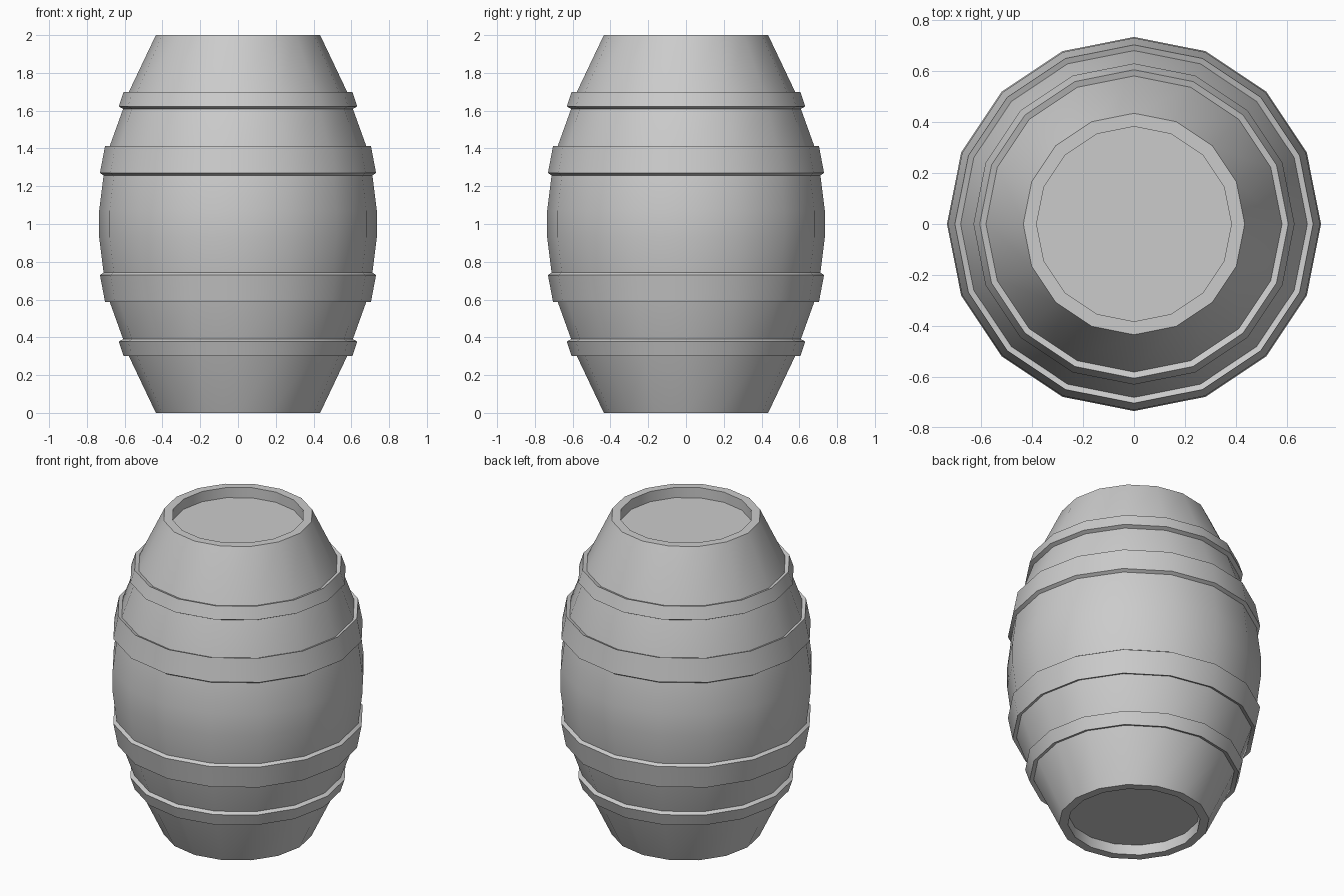
import bpy, bmesh
from math import cos, sin, pi, radians

if "Cube" in bpy.data.objects:
    bpy.data.objects.remove(bpy.data.objects["Cube"])

SIDES = 16


def lathe(name, profile, closed_loop=False):
    """Revolve an (r, z) profile about z; r = 0 becomes a single pole."""
    bm = bmesh.new()
    rings = []
    for r, z in profile:
        if r == 0:
            rings.append(None)
            continue
        rings.append([bm.verts.new((r * cos(2 * pi * i / SIDES),
                                    r * sin(2 * pi * i / SIDES), z))
                      for i in range(SIDES)])
    pairs = list(zip(rings, rings[1:]))
    if closed_loop:
        pairs.append((rings[-1], rings[0]))
    for a, b in pairs:
        if a is None or b is None:
            bm.faces.new(a or b)
            continue
        for i in range(SIDES):
            j = (i + 1) % SIDES
            bm.faces.new((a[i], a[j], b[j], b[i]))
    bmesh.ops.recalc_face_normals(bm, faces=bm.faces)
    mesh = bpy.data.meshes.new(name)
    bm.to_mesh(mesh)
    bm.free()
    ob = bpy.data.objects.new(name, mesh)
    bpy.context.collection.objects.link(ob)
    bpy.ops.object.select_all(action='DESELECT')
    ob.select_set(True)
    bpy.context.view_layer.objects.active = ob
    bpy.ops.object.shade_smooth_by_angle(angle=radians(30))
    return ob


def flip(profile):
    """Mirror a profile about the barrel's mid height."""
    return [(r, 2 - z) for r, z in reversed(profile)]


# Bulging body with a recessed head at each end
half = [(0, 0.065), (0.383, 0.065), (0.383, 0), (0.435, 0), (0.58, 0.305),
        (0.608, 0.39), (0.68, 0.59), (0.712, 0.745), (0.735, 0.93)]
lathe("barrel_body", half + flip(half))

# Four hoops, mirrored top and bottom
end_hoop = [(0.573, 0.313), (0.606, 0.302), (0.631, 0.378), (0.60, 0.394)]
middle_hoop = [(0.673, 0.60), (0.704, 0.588), (0.731, 0.73), (0.703, 0.748)]
for name, hoop in (("end_hoop", end_hoop), ("middle_hoop", middle_hoop)):
    lathe("lower_" + name, hoop, True)
    lathe("upper_" + name, flip(hoop), True)
